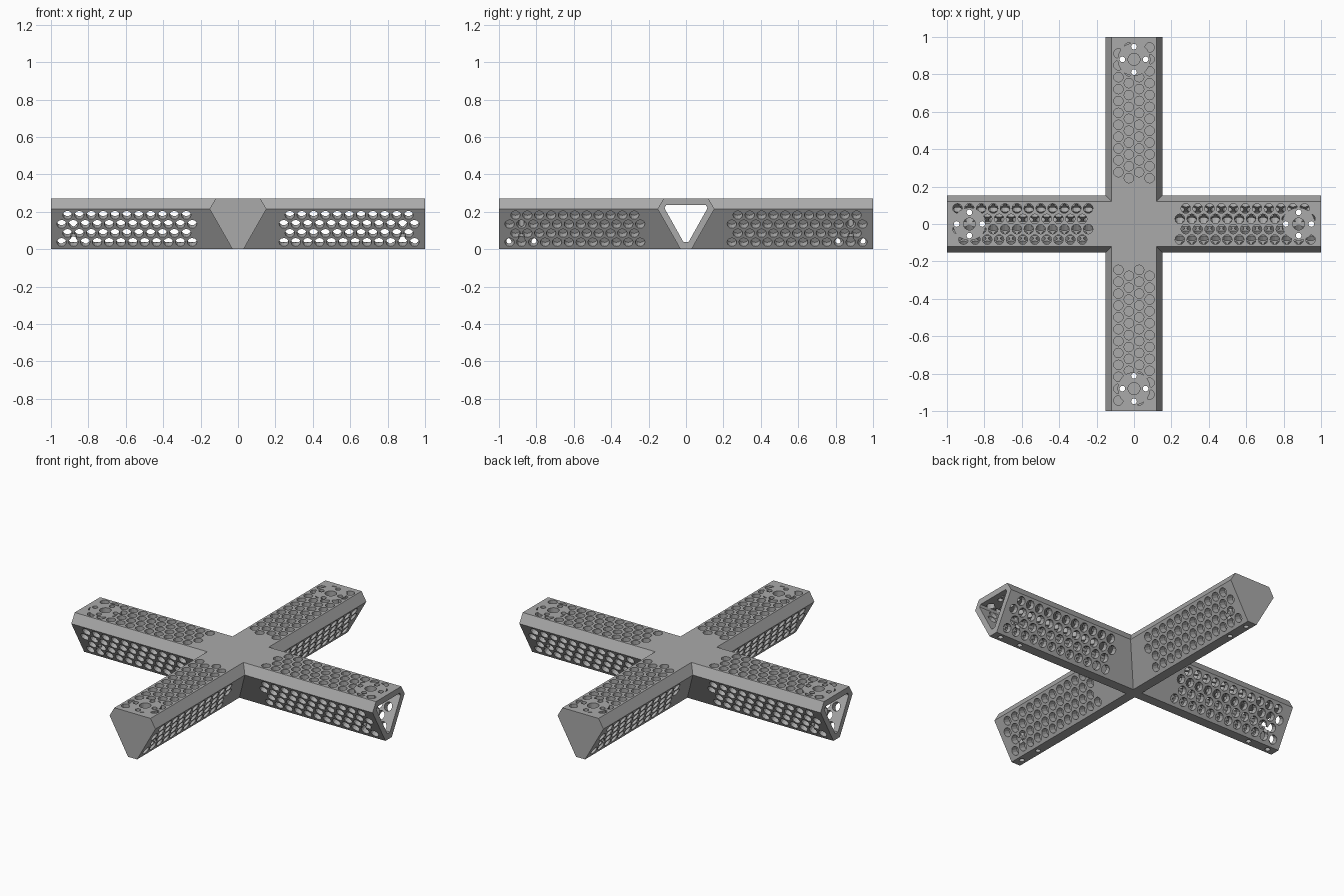
import bpy, bmesh, math
from mathutils import Matrix, Vector

if "Cube" in bpy.data.objects:
    bpy.data.objects.remove(bpy.data.objects["Cube"])

PITCH, ROW, R = 0.0635, 0.0555, 0.0255   # honeycomb spacing and hole radius
MOUNT = 0.88                              # mounting plate centre along each arm

grey = bpy.data.materials.new("light grey")
grey.diffuse_color = (0.40, 0.40, 0.40, 1)
grey.use_nodes = True
grey.node_tree.nodes["Principled BSDF"].inputs["Base Color"].default_value = grey.diffuse_color


def make(name, bm):
    bmesh.ops.recalc_face_normals(bm, faces=bm.faces)
    me = bpy.data.meshes.new(name)
    bm.to_mesh(me)
    bm.free()
    ob = bpy.data.objects.new(name, me)
    bpy.context.collection.objects.link(ob)
    return ob


def prism(name, half, length, turn):
    """Extrude a mirrored section along x, then turn about z."""
    pts = half + [(-y, z) for y, z in reversed(half)]
    bm = bmesh.new()
    f = bm.faces.new([bm.verts.new((-length, y, z)) for y, z in pts])
    ext = bmesh.ops.extrude_face_region(bm, geom=[f])["geom"]
    bmesh.ops.translate(bm, vec=(2 * length, 0, 0),
                        verts=[v for v in ext if isinstance(v, bmesh.types.BMVert)])
    bm.transform(Matrix.Rotation(turn, 4, "Z"))
    return make(name, bm)


def pins(name, items, sides=12):
    """Cylinders (centre, axis, radius, depth) repeated on all four arms."""
    bm = bmesh.new()
    for arm in range(4):
        turn = Matrix.Rotation(arm * math.pi / 2, 4, "Z")
        for c, axis, r, d in items:
            m = turn @ Matrix.Translation(c) @ axis.to_track_quat("Z", "X").to_matrix().to_4x4()
            bmesh.ops.create_cone(bm, cap_ends=True, segments=sides, radius1=r,
                                  radius2=r, depth=d, matrix=m)
    return make(name, bm)


def boolean(ob, other, op):
    mod = ob.modifiers.new("cut", "BOOLEAN")
    mod.operation, mod.object, mod.solver = op, other, "MANIFOLD"
    bpy.context.view_layer.objects.active = ob
    bpy.ops.object.modifier_apply(modifier=mod.name)
    bpy.data.objects.remove(other)


# Crossed beams with hollow triangular cores
outer = [(0.03, 0), (0.152, 0.215), (0.12, 0.27)]
core = [(0.013, 0.037), (0.111, 0.212), (0.114, 0.222), (0.106, 0.235)]
frame = prism("cross_frame", outer, 1.0, 0)
boolean(frame, prism("cross_beam", outer, 1.0, math.pi / 2), "UNION")
tunnel = prism("tunnel", core, 1.1, 0)
boolean(tunnel, prism("cross_tunnel", core, 1.1, math.pi / 2), "UNION")
boolean(frame, tunnel, "DIFFERENCE")

# Honeycomb holes in the top and both sloping walls
up = Vector((0, 0, 1))
top, sides = [], []
slope = Vector((0, 0.122, 0.215)).normalized()
normal = Vector((0, slope.z, -slope.y))
for row in range(4):
    for i in range(12):
        x = 0.245 + PITCH * i + (row % 2) * PITCH / 2
        if x > 0.962:
            continue
        top.append((Vector((x, (row - 1.5) * ROW, 0.255)), up, R, 0.05))
        for s in (1, -1):
            p = Vector((x, 0.03, 0)) + slope * (0.043 + ROW * row) - normal * 0.017
            flip = Vector((1, s, 1))
            sides.append((p * flip, normal * flip, R, 0.05))
top_holes = pins("top_holes", top)
# Keep a solid round plate around each mount
boolean(top_holes, pins("plate", [(Vector((MOUNT, 0, 0.25)), up, 0.088, 0.2)], 32), "DIFFERENCE")
boolean(frame, top_holes, "DIFFERENCE")
boolean(frame, pins("side_holes", sides), "DIFFERENCE")

# Mount: a centre opening and four bolts drilled right through
boolean(frame, pins("centre_hole", [(Vector((MOUNT, 0, 0.255)), up, 0.032, 0.06)], 24), "DIFFERENCE")
bolts = [(Vector((MOUNT + 0.068 * math.cos(a), 0.062 * math.sin(a), 0.13)), up, 0.015, 0.5)
         for a in (0, math.pi / 2, math.pi, 1.5 * math.pi)]
boolean(frame, pins("bolt_holes", bolts, 16), "DIFFERENCE")

frame.data.materials.clear()
frame.data.materials.append(grey)
for p in frame.data.polygons:
    p.material_index = 0
    p.use_smooth = False
